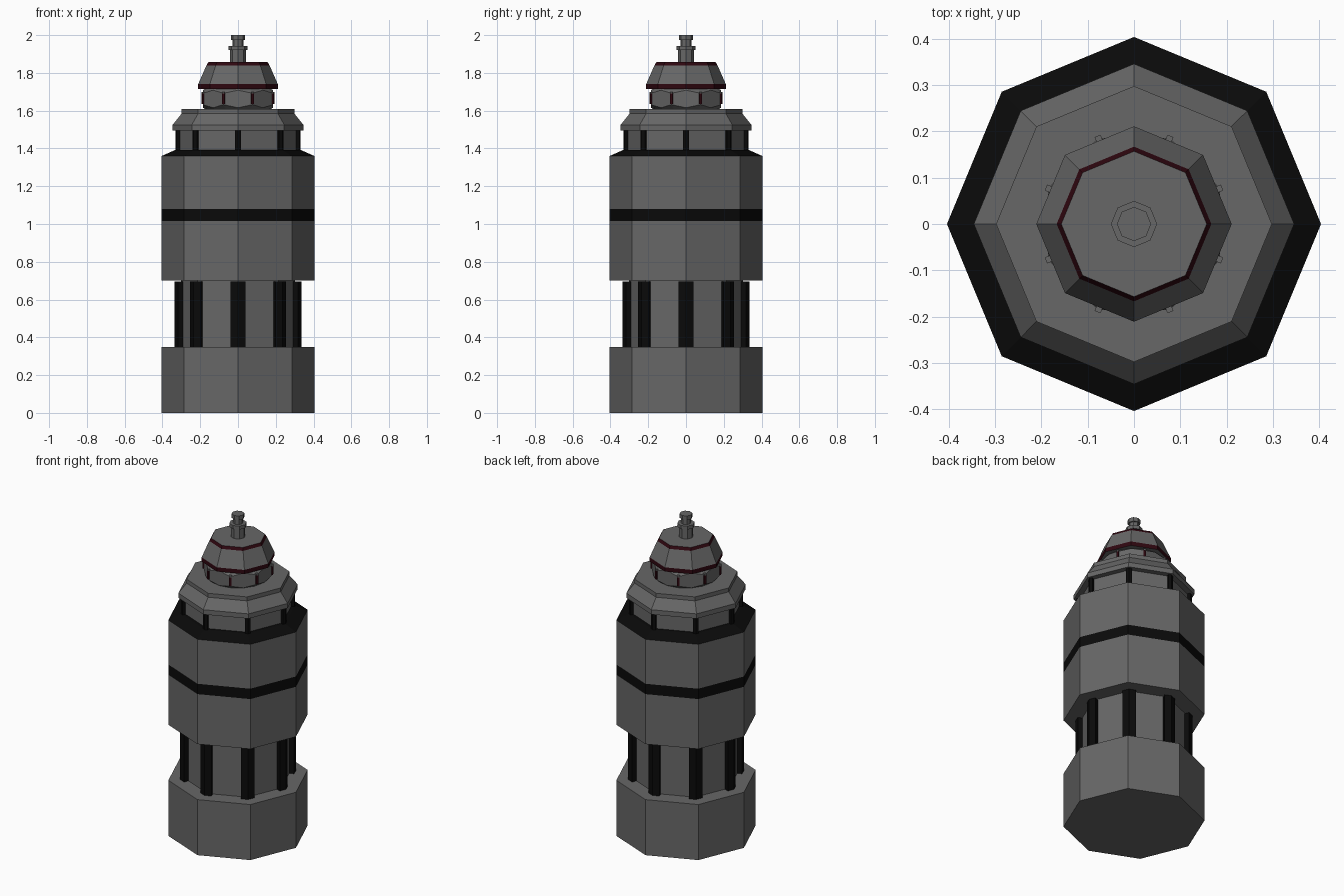
import bpy, bmesh
from math import cos, sin, pi

if "Cube" in bpy.data.objects:
    bpy.data.objects.remove(bpy.data.objects["Cube"])


def material(name, rgb):
    m = bpy.data.materials.new(name)
    m.diffuse_color = (*rgb, 1)
    m.use_nodes = True
    m.node_tree.nodes["Principled BSDF"].inputs["Base Color"].default_value = m.diffuse_color
    return m


GREY = material("dark_grey", (0.135, 0.135, 0.135))
BLACK = material("black_trim", (0.003, 0.003, 0.003))
RED = material("dark_red_trim", (0.028, 0.002, 0.005))


def finish(name, bm, mat):
    bmesh.ops.recalc_face_normals(bm, faces=bm.faces)
    me = bpy.data.meshes.new(name)
    bm.to_mesh(me)
    bm.free()
    ob = bpy.data.objects.new(name, me)
    bpy.context.collection.objects.link(ob)
    me.materials.append(mat)
    return ob


def skin(bm, rings):
    """Join successive closed rings with quads."""
    for a, b in zip(rings, rings[1:]):
        for i in range(len(a)):
            j = (i + 1) % len(a)
            bm.faces.new((a[i], a[j], b[j], b[i]))


def turned(name, profile, mat=GREY, bottom=True, top=True):
    """Octagonal turned part from (radius, height) points, with a corner on +x."""
    bm = bmesh.new()
    rings = [[bm.verts.new((r * cos(pi * i / 4), r * sin(pi * i / 4), z))
              for i in range(8)] for r, z in profile]
    skin(bm, rings)
    if bottom:
        bm.faces.new(rings[0][::-1])
    if top:
        bm.faces.new(rings[-1])
    return finish(name, bm, mat)


def nut(name, flat, chamfer, z0, z1, drop, mat=GREY):
    """Eight-sided nut with flats on the axes, chamfered so each flat is arched."""
    bm = bmesh.new()
    rings = []
    for z, on_flat, d in ((z0, 0, 0), (z0, 1, drop), (z1, 1, -drop), (z1, 0, 0)):
        ring = []
        for i in range(16):
            corner = i % 2
            r = (flat / cos(pi / 8) if corner else flat) if on_flat else chamfer
            h = z + (d if corner else d * 0.25)
            ring.append(bm.verts.new((r * cos(pi * i / 8), r * sin(pi * i / 8), h)))
        rings.append(ring)
    skin(bm, rings)
    return finish(name, bm, mat)


def posts(name, outer, depth, half, z0, z1, mat, angled=True, turn=0.0):
    """Eight uprights; angled ones wrap the octagon corners, others are plain bars."""
    bm = bmesh.new()
    t = pi / 8 if angled else 0
    s, c = sin(t), cos(t)
    inner = outer - depth / c
    left = (outer - half * s, half * c)
    back = (left[0] - depth * c, left[1] - depth * s)
    section = [(outer, 0), left, back, (inner, 0),
               (back[0], -back[1]), (left[0], -left[1])]
    for k in range(8):
        a = k * pi / 4 + turn
        lo, hi = [[bm.verts.new((x * cos(a) - y * sin(a), x * sin(a) + y * cos(a), z))
                   for x, y in section] for z in (z0, z1)]
        skin(bm, [lo, hi])
        bm.faces.new(lo[::-1])
        bm.faces.new(hi)
    return finish(name, bm, mat)


# Base block and recessed waist with corner posts
turned("base", [(0.404, 0), (0.404, 0.35)])
turned("waist", [(0.303, 0.35), (0.303, 0.70)], bottom=False, top=False)
posts("waist_posts", 0.335, 0.03, 0.042, 0.35, 0.695, BLACK)

# Main body with a black stripe and sloping black shoulder
turned("lower_body", [(0.404, 0.70), (0.404, 1.015)], top=False)
turned("body_stripe", [(0.404, 1.015), (0.404, 1.08)], BLACK, bottom=False, top=False)
turned("upper_body", [(0.404, 1.08), (0.404, 1.36)], bottom=False, top=False)
turned("shoulder", [(0.404, 1.36), (0.33, 1.393), (0.31, 1.393)], BLACK, bottom=False)

# Neck, its corner posts and the collar above
turned("neck", [(0.31, 1.393), (0.31, 1.495)], bottom=False, top=False)
posts("neck_posts", 0.332, 0.022, 0.018, 1.393, 1.495, BLACK)
turned("collar", [(0.346, 1.495), (0.346, 1.525), (0.298, 1.585), (0.298, 1.61)])

# Arched lantern drum with small red bars, capped in grey, at its corners
nut("drum", 0.186, 0.176, 1.61, 1.714, 0.022)
posts("drum_bars", 0.205, 0.02, 0.007, 1.635, 1.69, RED, angled=False, turn=pi / 8)
posts("drum_bar_caps", 0.206, 0.03, 0.007, 1.69, 1.70, GREY, angled=False, turn=pi / 8)

# Head with two red rims
turned("head_lower_rim", [(0.211, 1.714), (0.211, 1.74)], RED, bottom=False, top=False)
turned("head_underside", [(0.211, 1.714), (0.17, 1.714)], bottom=False, top=False)
turned("head", [(0.211, 1.74), (0.167, 1.84)], bottom=False, top=False)
turned("head_upper_rim", [(0.167, 1.84), (0.157, 1.857)], RED, bottom=False, top=False)
turned("head_top", [(0.157, 1.857), (0.042, 1.857)], bottom=False, top=False)

# Stepped finial
turned("finial", [(0.042, 1.857), (0.042, 1.92), (0.05, 1.92), (0.05, 1.942),
                  (0.029, 1.942), (0.029, 1.975), (0.037, 1.975), (0.037, 2.0)],
       bottom=False)
